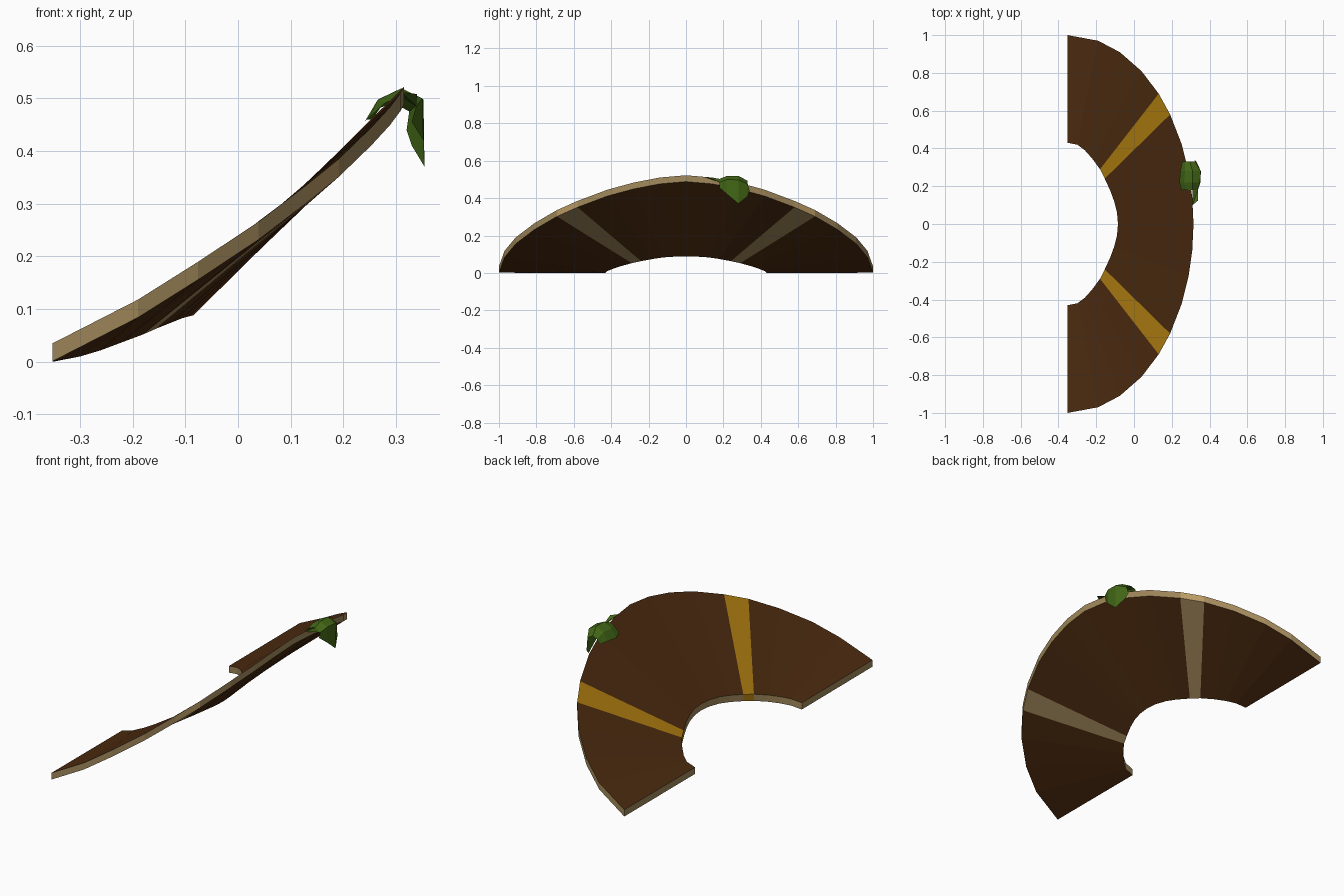
import bpy

if "Cube" in bpy.data.objects:
    bpy.data.objects.remove(bpy.data.objects["Cube"])

def material(name, rgb):
    m = bpy.data.materials.new(name)
    m.diffuse_color = (*rgb, 1)
    m.use_nodes = True
    m.node_tree.nodes["Principled BSDF"].inputs["Base Color"].default_value = m.diffuse_color
    return m

BROWN = material("dark brown", (0.072, 0.024, 0.005))
TAN = material("tan trim", (0.36, 0.25, 0.105))
YELLOW = material("mustard yellow", (0.42, 0.205, 0.005))
LIGHT = material("light tan", (0.50, 0.33, 0.13))
GREEN = material("leaf green", (0.055, 0.135, 0.008))
THICK = 0.034

# half outlines from the straight end to the middle: outer (y, top z), inner (x, y, bottom z)
OUTER = [(1, .035), (.97, .118), (.91, .19), (.81, .266), (.69, .336),
         (.58, .385), (.42, .445), (.28, .483), (.14, .51), (0, .522)]
INNER = [(-.352, .43, 0), (-.30, .42, .01), (-.26, .39, .022), (-.22, .345, .037),
         (-.18, .29, .052), (-.155, .24, .063), (-.125, .175, .075),
         (-.105, .12, .083), (-.09, .06, .087), (-.085, 0, .088)]

stations = []
for (oy, oz), (ix, iy, iz) in zip(OUTER, INNER):
    ox = -.352 + .667 * (1 - oy * oy) ** .5
    stations.append(((ox, oy, oz - THICK), (ix, iy, iz)))
stations += [tuple((x, -y, z) for x, y, z in s) for s in reversed(stations[:-1])]

def build(name, verts, faces, slots, mats):
    me = bpy.data.meshes.new(name)
    me.from_pydata(verts, [], faces)
    for m in mats:
        me.materials.append(m)
    for p, s in zip(me.polygons, slots):
        p.material_index = s
    ob = bpy.data.objects.new(name, me)
    bpy.context.collection.objects.link(ob)
    return ob

def panel(name, first, last, mats):
    """Curved slab between two stations; mats = top, underside, outer rim, inner rim."""
    verts, faces, slots = [], [], []
    for o, i in stations[first:last + 1]:
        verts += [o, i, (i[0], i[1], i[2] + THICK), (o[0], o[1], o[2] + THICK)]
    n = last - first
    for k in range(n):
        a, b = 4 * k, 4 * k + 4
        faces += [(a + 3, a + 2, b + 2, b + 3), (a + 1, a, b, b + 1),
                  (a, a + 3, b + 3, b), (a + 2, a + 1, b + 1, b + 2)]
        slots += [0, 1, 2, 3]
    if first == 0:
        faces.append((0, 1, 2, 3))
        slots.append(2)
    if last == len(stations) - 1:
        e = 4 * n
        faces.append((e + 3, e + 2, e + 1, e))
        slots.append(2)
    build(name, verts, faces, slots, mats)

# brown panels and yellow bands
wood = [BROWN, BROWN, TAN, TAN]
band = [YELLOW, TAN, LIGHT, YELLOW]
panel("back_panel", 0, 4, wood)
panel("back_band", 4, 5, band)
panel("middle_panel", 5, 13, wood)
panel("front_band", 13, 14, band)
panel("front_panel", 14, 18, wood)

# leaf clump draped over the outer rim: (y, path of x, z)
drape = [
    (.18, [(.25, .465), (.28, .492), (.31, .503), (.338, .485), (.33, .455)]),
    (.22, [(.24, .455), (.265, .497), (.31, .519), (.350, .50), (.352, .42)]),
    (.28, [(.245, .46), (.27, .50), (.31, .519), (.352, .497), (.354, .37)]),
    (.33, [(.255, .46), (.27, .482), (.295, .492), (.325, .475), (.33, .41)]),
]
verts = [(x, y, z) for y, path in drape for x, z in path]
faces = [(5 * c + r, 5 * c + r + 1, 5 * c + r + 6, 5 * c + r + 5)
         for c in range(3) for r in range(4)]
# loose leaf tips
verts += [(.31, .10, .512), (.34, .125, .508), (.32, .34, .44)]
faces += [(2, 20, 3), (3, 21, 20), (18, 22, 19)]
build("leaf_clump", verts, faces, [0] * len(faces), [GREEN])
